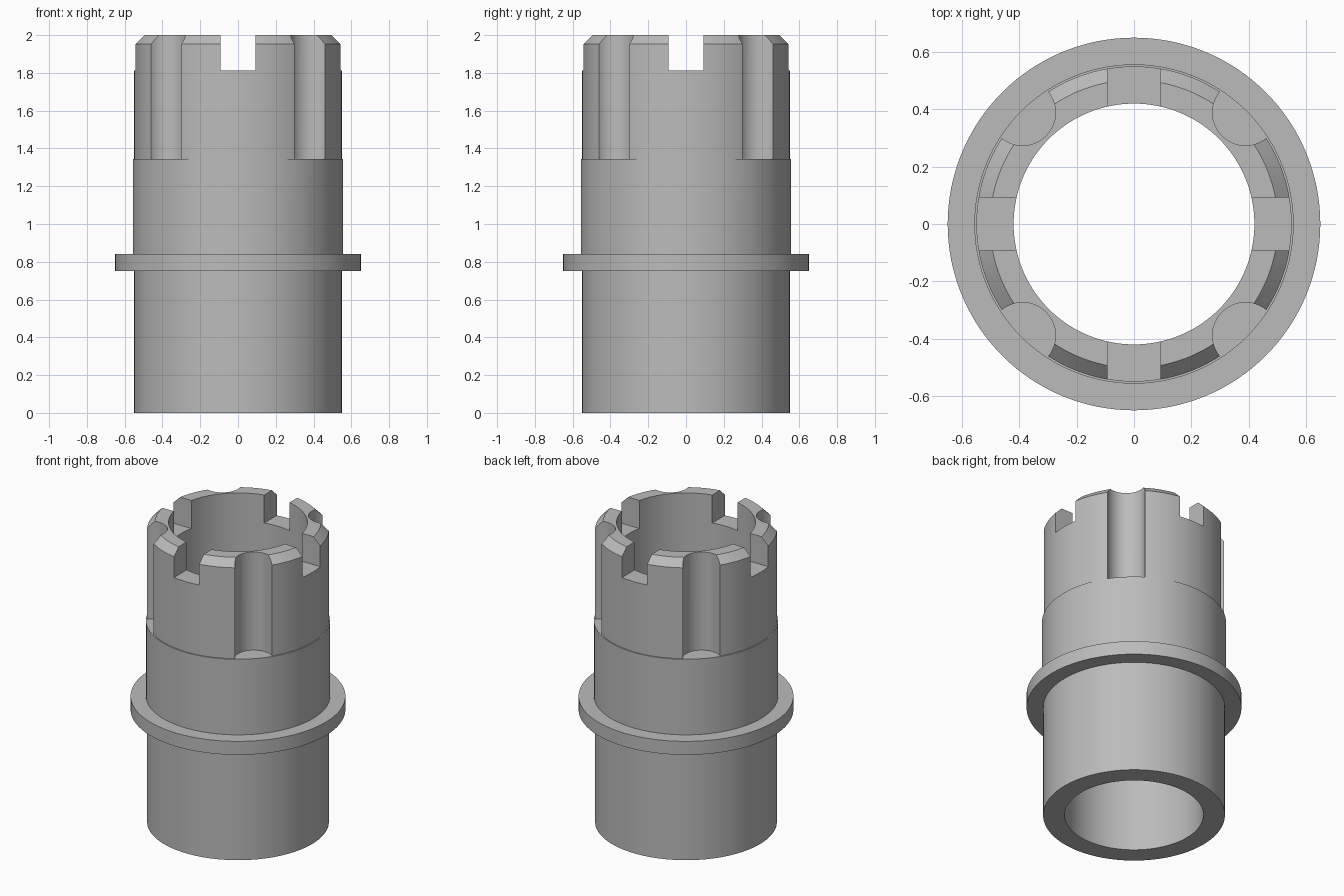
import bpy, bmesh, math
from mathutils import Matrix, Vector

cube = bpy.data.objects.get("Cube")
if cube:
    bpy.data.objects.remove(cube, do_unlink=True)

TOP, STEP, SLOT_FLOOR = 2.0, 1.345, 1.813
BORE, TUBE, COLLAR, FLANGE = 0.42, 0.55, 0.557, 0.65

grey = bpy.data.materials.new("plain grey")
grey.use_nodes = True
colour = (0.5, 0.5, 0.5, 1)
grey.diffuse_color = colour
grey.node_tree.nodes["Principled BSDF"].inputs["Base Color"].default_value = colour


def finish(bm, name):
    bmesh.ops.recalc_face_normals(bm, faces=bm.faces)
    mesh = bpy.data.meshes.new(name)
    bm.to_mesh(mesh)
    bm.free()
    obj = bpy.data.objects.new(name, mesh)
    bpy.context.collection.objects.link(obj)
    mesh.materials.append(grey)
    return obj


def revolve(profile, name, steps=128):
    bm = bmesh.new()
    verts = [bm.verts.new((r, 0, z)) for r, z in profile]
    edges = [bm.edges.new((v, verts[i - 1])) for i, v in enumerate(verts)]
    bmesh.ops.spin(bm, geom=verts + edges, cent=(0, 0, 0), axis=(0, 0, 1),
                   angle=math.tau, steps=steps, use_merge=True)
    bmesh.ops.remove_doubles(bm, verts=bm.verts, dist=1e-5)
    return finish(bm, name)


def cut(target, cutter):
    cutter.hide_render = True
    mod = target.modifiers.new("cut", "BOOLEAN")
    mod.operation, mod.solver, mod.object = "DIFFERENCE", "EXACT", cutter
    bpy.ops.object.select_all(action="DESELECT")
    bpy.context.view_layer.objects.active = target
    target.select_set(True)
    bpy.ops.object.modifier_apply(modifier=mod.name)
    bpy.data.objects.remove(cutter, do_unlink=True)


# Hollow body: lower tube, flange, collar and chamfered crown
body = revolve([(BORE, 0), (TUBE, 0), (TUBE, 0.75), (FLANGE, 0.75),
                (FLANGE, 0.84), (COLLAR, 0.84), (COLLAR, STEP), (TUBE, STEP),
                (TUBE, 1.952), (0.502, TOP), (BORE, TOP)], "slotted_flanged_tube")

# Four round grooves down the crown on the diagonals
for i in range(4):
    angle = math.radians(45 + 90 * i)
    height = TOP - STEP + 0.1
    centre = Vector((TUBE * math.cos(angle), TUBE * math.sin(angle), STEP + height / 2))
    bm = bmesh.new()
    bmesh.ops.create_cone(bm, cap_ends=True, segments=64, radius1=0.115, radius2=0.115,
                          depth=height, matrix=Matrix.Translation(centre))
    cut(body, finish(bm, "groove_cutter"))

# Two crossing bars cut the four square slots in the rim
for size in ((0.186, 1.5, 0.4), (1.5, 0.186, 0.4)):
    bm = bmesh.new()
    place = Matrix.Translation((0, 0, SLOT_FLOOR + size[2] / 2))
    bmesh.ops.create_cube(bm, size=1, matrix=place @ Matrix.Diagonal((*size, 1)))
    cut(body, finish(bm, "slot_cutter"))

bpy.ops.object.shade_smooth_by_angle(angle=math.radians(30))
